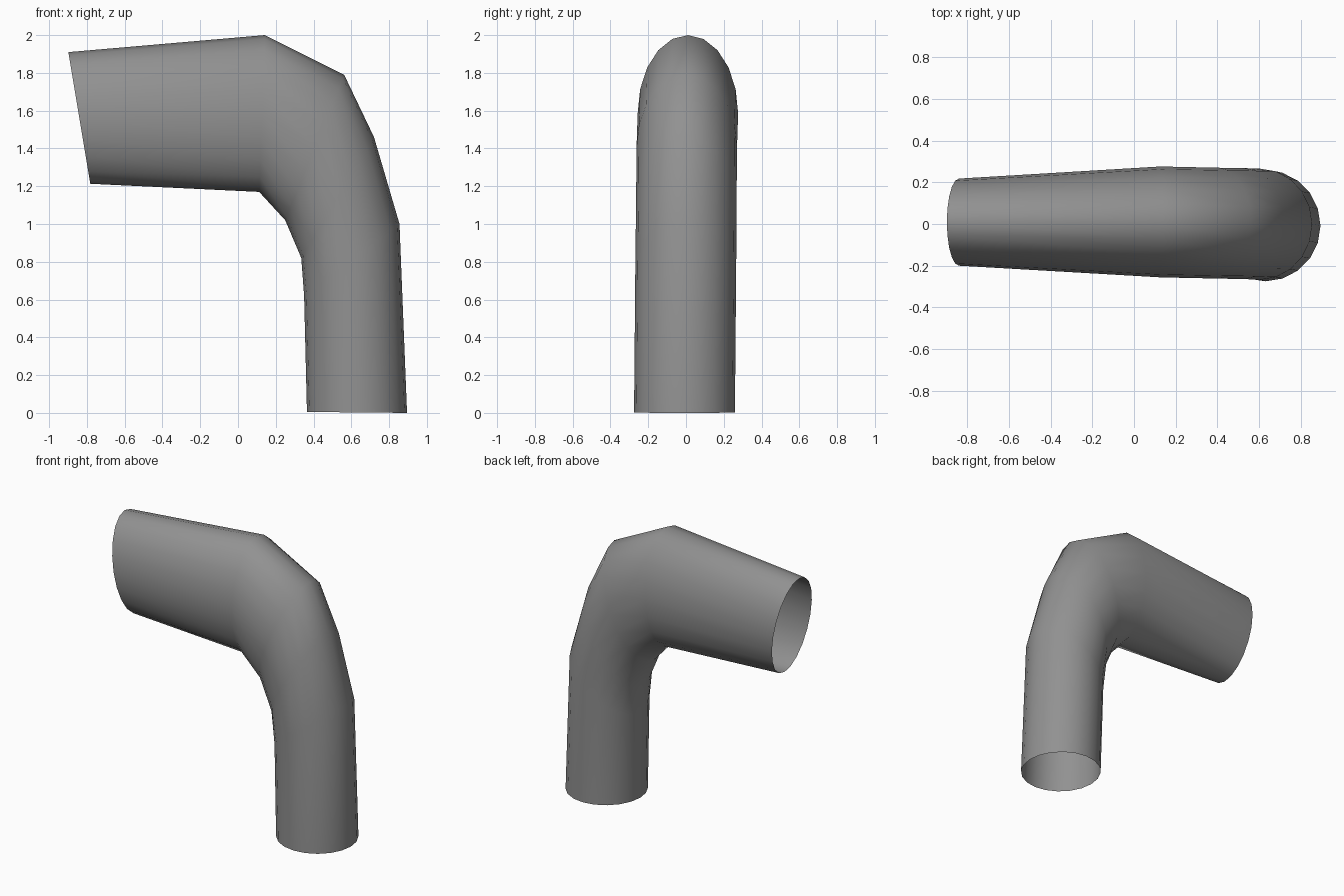
import bpy, bmesh
from math import sin, cos, pi
from mathutils import Vector

if "Cube" in bpy.data.objects:
    bpy.data.objects.remove(bpy.data.objects["Cube"])

SIDES = 20

# Pipe sections: inner x, inner z, outer x, outer z, half width, y centre
sections = [
    (0.365, 0.005, 0.895, 0.0, 0.267, -0.008),
    (0.350, 0.62, 0.855, 1.00, 0.267, -0.001),
    (0.335, 0.82, 0.720, 1.46, 0.266, 0.002),
    (0.250, 1.02, 0.562, 1.79, 0.266, 0.004),
    (0.112, 1.17, 0.142, 2.00, 0.266, 0.010),
    (-0.782, 1.213, -0.898, 1.91, 0.209, 0.009),
]

# Open elbow pipe, lofted through elliptical sections
bm = bmesh.new()
rings = []
for ix, iz, ox, oz, half, yc in sections:
    inner, outer = Vector((ix, yc, iz)), Vector((ox, yc, oz))
    mid, axis = (inner + outer) / 2, (outer - inner) / 2
    rings.append([bm.verts.new(mid + axis * cos(a) + Vector((0, half * sin(a), 0)))
                  for a in (2 * pi * i / SIDES for i in range(SIDES))])
for r, s in zip(rings, rings[1:]):
    for i in range(SIDES):
        j = (i + 1) % SIDES
        bm.faces.new((r[i], r[j], s[j], s[i]))
bmesh.ops.recalc_face_normals(bm, faces=bm.faces)

mesh = bpy.data.meshes.new("elbow_pipe")
bm.to_mesh(mesh)
bm.free()
mesh.shade_smooth()
pipe = bpy.data.objects.new("elbow_pipe", mesh)
bpy.context.collection.objects.link(pipe)

# Dark grey finish
dark = bpy.data.materials.new("dark_grey")
dark.diffuse_color = (0.285, 0.285, 0.285, 1)
dark.use_nodes = True
dark.node_tree.nodes["Principled BSDF"].inputs["Base Color"].default_value = dark.diffuse_color
mesh.materials.append(dark)
